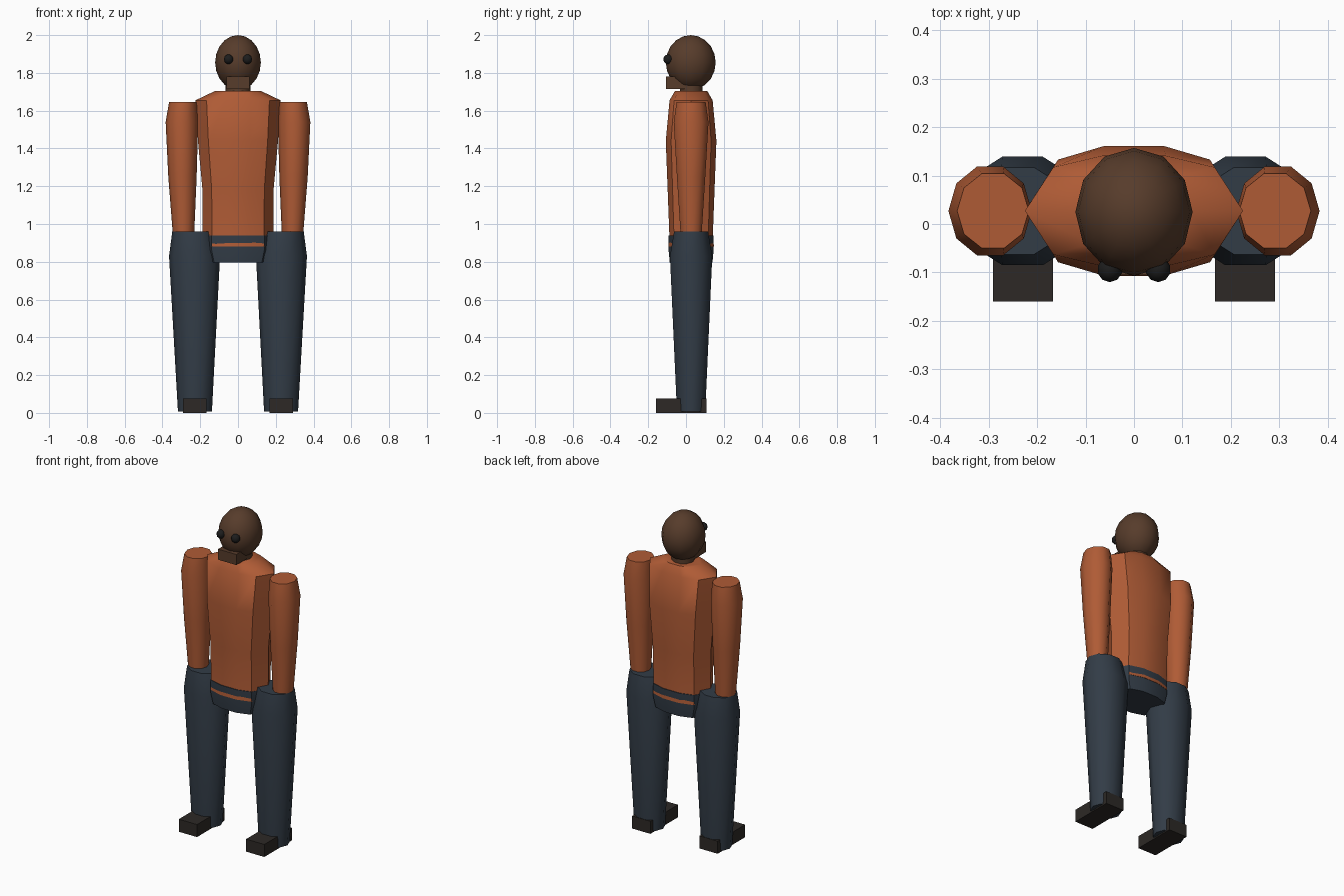
import bpy, bmesh, math
from mathutils import Matrix

if "Cube" in bpy.data.objects:
    bpy.data.objects.remove(bpy.data.objects["Cube"])

CY = 0.027  # depth centre line of the body


def material(name, rgb):
    m = bpy.data.materials.new(name)
    m.diffuse_color = (*rgb, 1)
    m.use_nodes = True
    m.node_tree.nodes["Principled BSDF"].inputs["Base Color"].default_value = m.diffuse_color
    return m


SHIRT = material("shirt", (0.43, 0.105, 0.036))
TROUSERS = material("trousers", (0.032, 0.045, 0.062))
SKIN = material("skin", (0.095, 0.045, 0.024))
SHOE = material("shoe", (0.026, 0.022, 0.019))
EYE = material("eye", (0.012, 0.012, 0.012))

DECAGON = [(math.cos(i * math.pi / 5), math.sin(i * math.pi / 5) / 0.951) for i in range(10)]
# Broad flattened ten-sided section for the chest
q = [(0.74, 0.79), (0.29, 1.0)]
CHEST = ([(1, 0)] + q + [(-x, y) for x, y in reversed(q)] +
         [(-1, 0)] + [(-x, -y) for x, y in q] + [(x, -y) for x, y in reversed(q)])


def finish(name, bm, mat, smooth=True):
    bmesh.ops.recalc_face_normals(bm, faces=bm.faces)
    me = bpy.data.meshes.new(name)
    bm.to_mesh(me)
    bm.free()
    ob = bpy.data.objects.new(name, me)
    bpy.context.collection.objects.link(ob)
    me.materials.append(mat)
    if smooth:
        bpy.ops.object.select_all(action='DESELECT')
        ob.select_set(True)
        bpy.context.view_layer.objects.active = ob
        bpy.ops.object.shade_smooth_by_angle(angle=math.radians(45))
    return ob


def loft(name, stations, mat, section=DECAGON):
    """Stations are (centre x, z, half width, half depth)."""
    bm = bmesh.new()
    rings = [[bm.verts.new((cx + u * rx, CY + v * ry, z)) for u, v in section]
             for cx, z, rx, ry in stations]
    n = len(section)
    for a, b in zip(rings, rings[1:]):
        for i in range(n):
            bm.faces.new((a[i], a[(i + 1) % n], b[(i + 1) % n], b[i]))
    bm.faces.new(rings[0])
    bm.faces.new(rings[-1])
    return finish(name, bm, mat)


def box(name, lo, hi, mat):
    bm = bmesh.new()
    size = [h - l for l, h in zip(lo, hi)]
    mid = [(h + l) / 2 for l, h in zip(lo, hi)]
    bmesh.ops.create_cube(bm, size=1, matrix=Matrix.Translation(mid) @ Matrix.Diagonal((*size, 1)))
    return finish(name, bm, mat, False)


def ball(name, centre, radii, mat, seg, rings):
    bm = bmesh.new()
    bmesh.ops.create_uvsphere(bm, u_segments=seg, v_segments=rings, radius=1,
                              matrix=Matrix.Translation(centre) @ Matrix.Diagonal((*radii, 1)))
    return finish(name, bm, mat)


# Torso and hips
loft("torso", [(0, 0.88, 0.187, 0.121), (0, 0.94, 0.187, 0.115), (0, 1.18, 0.188, 0.124),
               (0, 1.44, 0.212, 0.134), (0, 1.655, 0.225, 0.114), (0, 1.705, 0.12, 0.085)],
     SHIRT, CHEST)
loft("hips", [(0, 0.795, 0.17, 0.113), (0, 0.86, 0.188, 0.119), (0, 0.94, 0.188, 0.119)],
     TROUSERS, CHEST)

# Head, neck and jaw
loft("neck", [(0, 1.68, 0.065, 0.06), (0, 1.78, 0.065, 0.06)], SKIN)
ball("head", (0, 0.025, 1.855), (0.121, 0.132, 0.145), SKIN, 12, 10)
box("jaw", (-0.062, -0.105, 1.715), (0.062, 0.02, 1.78), SKIN)

# Paired parts
for side, s in (("left", 1), ("right", -1)):
    ball(side + "_eye", (s * 0.05, -0.094, 1.872), (0.026, 0.026, 0.026), EYE, 10, 6)
    loft(side + "_arm", [(s * 0.288, 0.92, 0.055, 0.054), (s * 0.294, 1.25, 0.075, 0.075),
                         (s * 0.297, 1.54, 0.086, 0.092), (s * 0.291, 1.645, 0.074, 0.077)], SHIRT)
    loft(side + "_leg", [(s * 0.228, 0.008, 0.09, 0.075), (s * 0.23, 0.83, 0.135, 0.112),
                         (s * 0.24, 0.96, 0.108, 0.09)], TROUSERS)
    x = s * 0.229
    box(side + "_shoe", (x - 0.062, -0.16, 0), (x + 0.062, 0.108, 0.077), SHOE)
